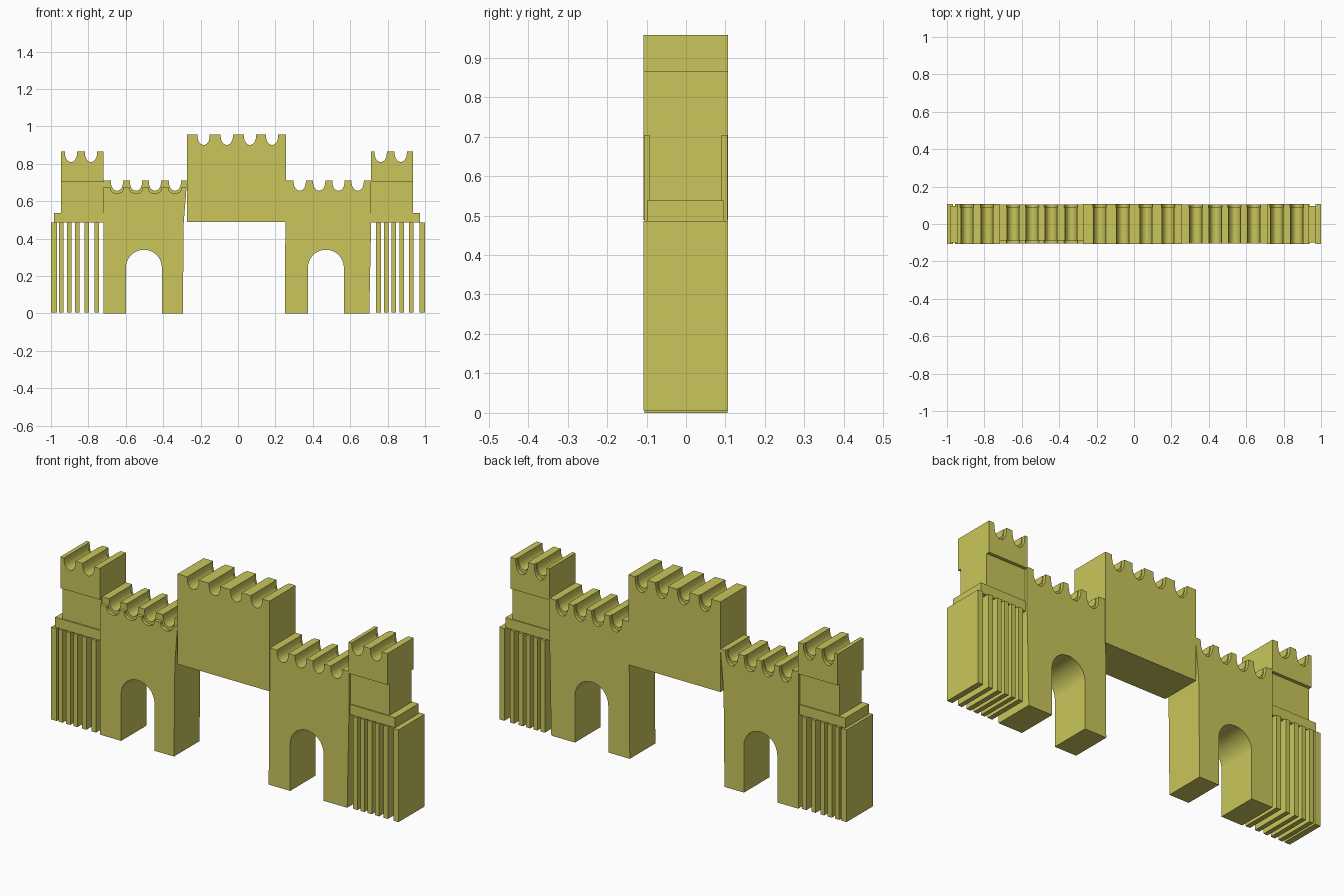
import bpy, bmesh, math

if "Cube" in bpy.data.objects:
    bpy.data.objects.remove(bpy.data.objects["Cube"])

stone = bpy.data.materials.new("yellow_stone")
stone.diffuse_color = (0.59, 0.565, 0.105, 1)
stone.use_nodes = True
stone.node_tree.nodes["Principled BSDF"].inputs["Base Color"].default_value = stone.diffuse_color


def extrude(name, pts, y0, y1):
    """Solid from an x-z outline, running from y0 to y1."""
    bm = bmesh.new()
    face = bm.faces.new([bm.verts.new((x, y0, z)) for x, z in pts])
    res = bmesh.ops.extrude_face_region(bm, geom=[face])
    moved = [g for g in res["geom"] if isinstance(g, bmesh.types.BMVert)]
    bmesh.ops.translate(bm, verts=moved, vec=(0, y1 - y0, 0))
    bmesh.ops.recalc_face_normals(bm, faces=bm.faces)
    me = bpy.data.meshes.new(name)
    bm.to_mesh(me)
    bm.free()
    me.materials.append(stone)
    ob = bpy.data.objects.new(name, me)
    bpy.context.collection.objects.link(ob)
    return ob


def box(name, x0, x1, y0, y1, z0, z1):
    return extrude(name, [(x0, z0), (x1, z0), (x1, z1), (x0, z1)], y0, y1)


def battlement(x0, x1, top, notches, hw=0.033, depth=0.056):
    """Top edge from right to left with rounded notches."""
    pts = [(x1, top)]
    for c in sorted(notches, reverse=True):
        for i in range(13):
            a = math.pi * i / 12
            pts.append((c + hw * math.cos(a), top - depth * math.sin(a) ** 0.8 if 0 < i < 12 else top))
    return pts + [(x0, top)]


def arch(c, hw, spring):
    """Doorway edge from left foot to right foot."""
    pts = [(c - hw, 0)]
    for i in range(21):
        a = math.pi * (1 - i / 20)
        pts.append((c + hw * math.cos(a), spring + hw * math.sin(a)))
    return pts + [(c + hw, 0)]


def stepped(name, base, x0, x1, top, notches, y0, y1):
    """Battlemented block whose notches open wider on the back lip."""
    lip = y1 - 0.018
    extrude(name, base + battlement(x0, x1, top, notches), y0, lip)
    extrude(name + "_back_lip", base + battlement(x0, x1, top, notches, 0.036, 0.073), lip, y1)


# raised centre block bridging the gates
stepped("centre_block", [(-0.273, 0.488), (0.257, 0.488)], -0.273, 0.257, 0.957,
        [-0.184, -0.06, 0.064, 0.182], -0.108, 0.107)

# left gate, with a lower scalloped front facing
left_notches = [-0.647, -0.545, -0.444, -0.337]
left_base = [(-0.72, 0)] + arch(-0.503, 0.096, 0.245) + [(-0.295, 0), (-0.29, 0.49)]
stepped("left_gate", left_base, -0.72, -0.272, 0.712, left_notches, -0.088, 0.105)
extrude("left_gate_facing", left_base + battlement(-0.72, -0.275, 0.677, left_notches, 0.036, 0.035),
        -0.105, -0.088)

# right gate
right_base = [(0.25, 0)] + arch(0.47, 0.096, 0.245) + [(0.702, 0), (0.712, 0.49)]
stepped("right_gate", right_base, 0.255, 0.712, 0.712,
        [0.33, 0.434, 0.537, 0.64], -0.105, 0.105)

# end towers: battlemented head, recessed neck, ledge and open slats
towers = {
    "left": (-0.947, -0.72, -0.984, [-0.893, -0.786],
             [(-1, -0.968), (-0.957, -0.934), (-0.914, -0.89), (-0.871, -0.848), (-0.821, -0.797), (-0.768, -0.742)]),
    "right": (0.711, 0.936, 0.973, [0.763, 0.87],
              [(0.738, 0.764), (0.781, 0.804), (0.822, 0.846), (0.863, 0.888), (0.914, 0.938), (0.97, 1)]),
}
for side, (x0, x1, ledge, notches, slats) in towers.items():
    stepped(side + "_tower_head", [(x0, 0.703), (x1, 0.703)], x0, x1, 0.866, notches, -0.108, 0.107)
    box(side + "_tower_neck", x0, x1, -0.092, 0.09, 0.486, 0.703)
    box(side + "_tower_ledge", min(ledge, x0), max(ledge, x1), -0.098, 0.095, 0.486, 0.538)
    for i, (a, b) in enumerate(slats):
        box(f"{side}_slat_{i + 1}", a, b, -0.108, 0.107, 0.006, 0.486)
